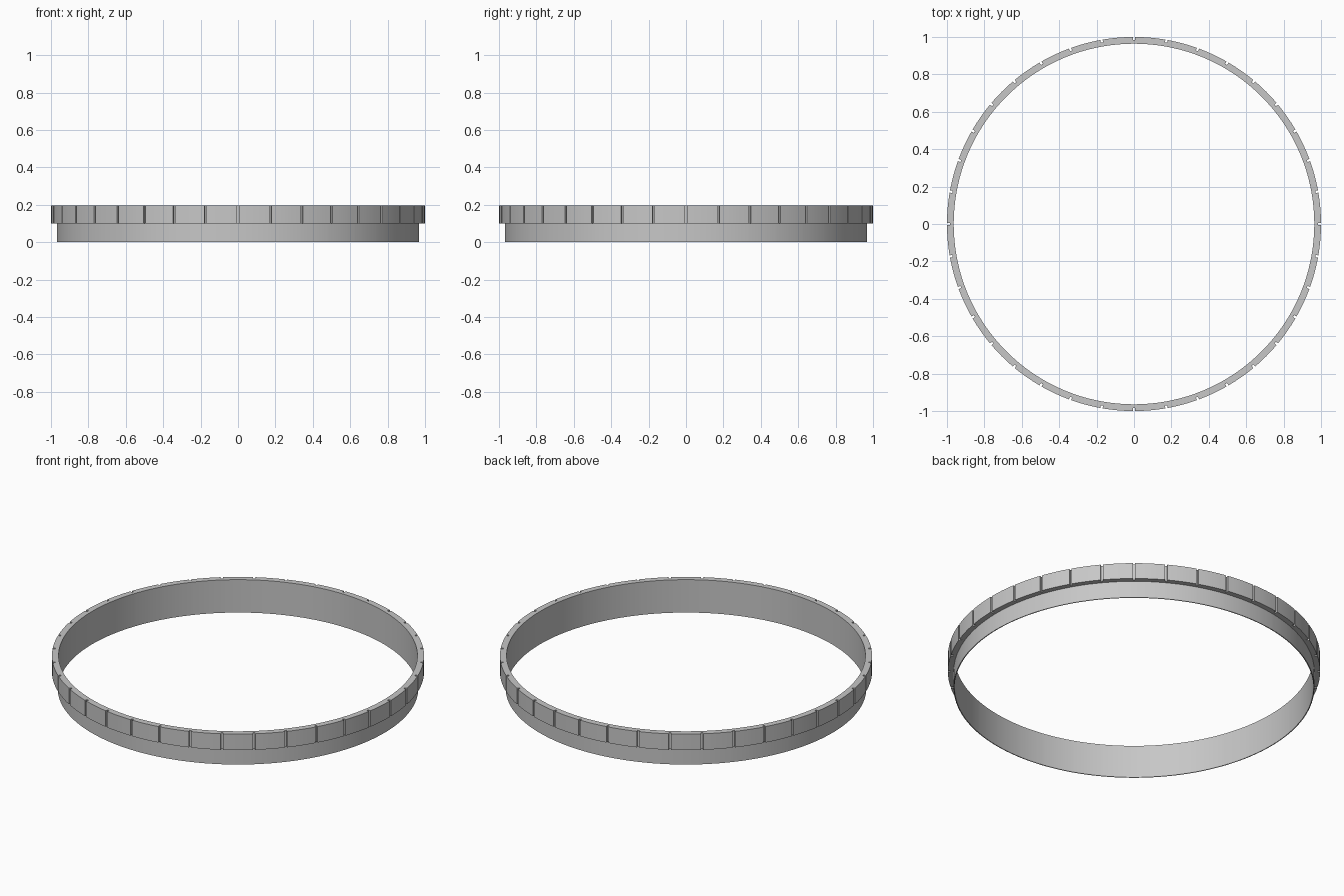
import bpy, bmesh, math

if "Cube" in bpy.data.objects:
    bpy.data.objects.remove(bpy.data.objects["Cube"])

TEETH = 36
R_IN, R_BAND, R_GROOVE, R_OUT = 0.964, 0.969, 0.985, 1.0
Z_LEDGE, Z_TOP = 0.1, 0.195
HALF_GROOVE = 0.006          # half angle of a groove, radians
ARC_STEPS = 4                # facets per tooth

grey = bpy.data.materials.new("light_grey")
grey.diffuse_color = (0.57, 0.57, 0.57, 1)
grey.use_nodes = True
grey.node_tree.nodes["Principled BSDF"].inputs["Base Color"].default_value = grey.diffuse_color

# Angular stations: one groove facet followed by the facets of one tooth
pitch = 2 * math.pi / TEETH
angles, is_groove = [], []
for t in range(TEETH):
    start = t * pitch + HALF_GROOVE
    angles.append(t * pitch - HALF_GROOVE)
    is_groove.append(True)
    for s in range(ARC_STEPS):
        angles.append(start + (pitch - 2 * HALF_GROOVE) * s / ARC_STEPS)
        is_groove.append(False)

# Cross-section: inner wall, thin lower band, ledge, rim core, tooth front
section = [(R_IN, 0), (R_BAND, 0), (R_BAND, Z_LEDGE), (R_GROOVE, Z_LEDGE),
           (R_GROOVE, Z_TOP), (R_IN, Z_TOP), (R_OUT, Z_LEDGE), (R_OUT, Z_TOP)]
bm = bmesh.new()
rings = [[bm.verts.new((r * math.cos(a), r * math.sin(a), z)) for r, z in section]
         for a in angles]

common = [(0, 1), (1, 2), (2, 3), (4, 5), (5, 0)]
groove_floor = [(3, 4)]
tooth = [(3, 6), (6, 7), (7, 4)]
n = len(rings)
for i in range(n):
    a, b = rings[i], rings[(i + 1) % n]
    for p, q in common + (groove_floor if is_groove[i] else tooth):
        bm.faces.new((a[p], b[p], b[q], a[q]))
    # Side walls of each groove
    if is_groove[i]:
        bm.faces.new((a[3], a[6], a[7], a[4]))
        bm.faces.new((b[3], b[4], b[7], b[6]))
bmesh.ops.recalc_face_normals(bm, faces=bm.faces)

mesh = bpy.data.meshes.new("notched_ring")
bm.to_mesh(mesh)
bm.free()
mesh.materials.append(grey)
ring = bpy.data.objects.new("notched_ring", mesh)
bpy.context.collection.objects.link(ring)
bpy.context.view_layer.objects.active = ring
ring.select_set(True)
bpy.ops.object.shade_smooth_by_angle(angle=math.radians(30))
